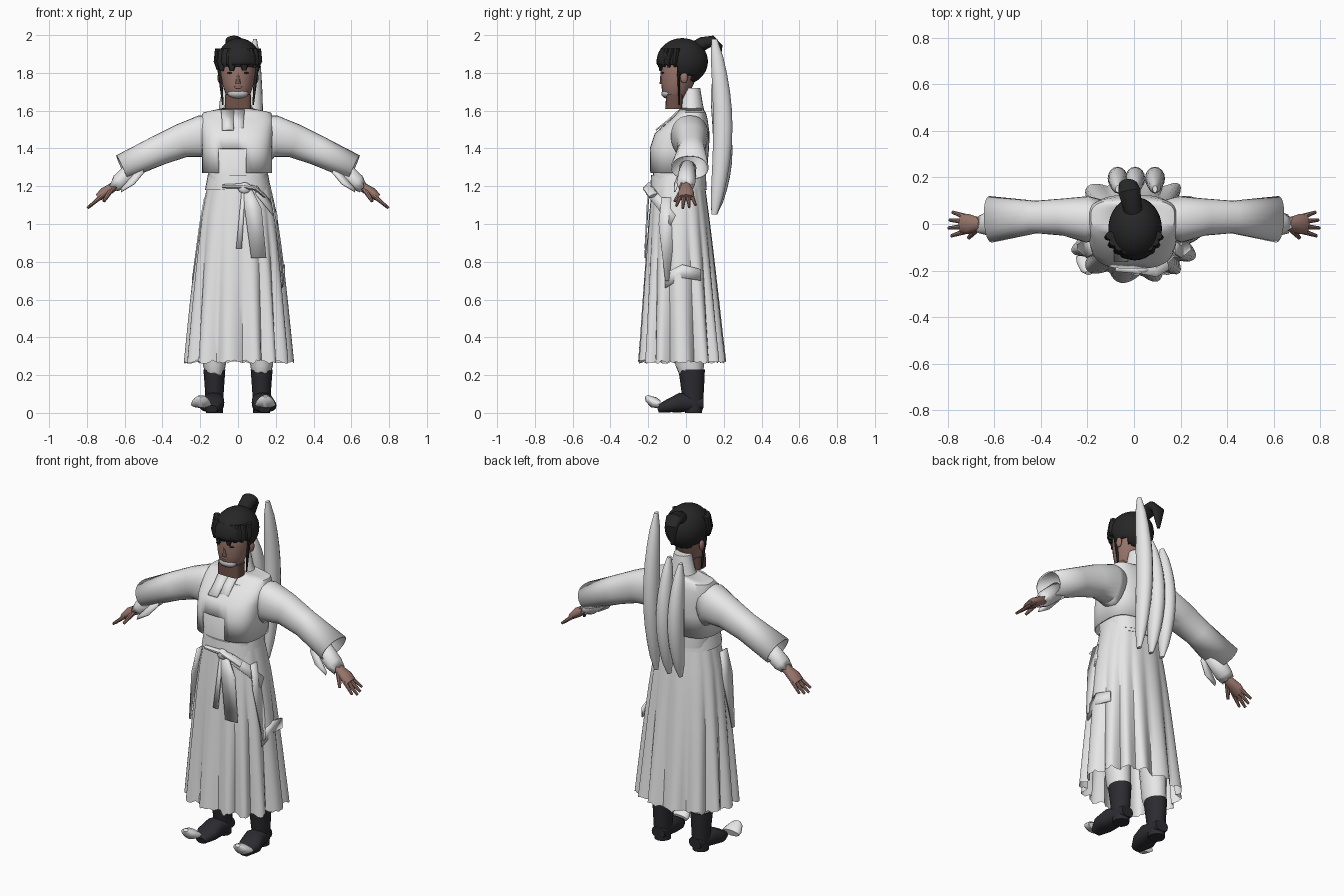
import bpy, bmesh, math, random
from mathutils import Vector

random.seed(4)
cube = bpy.data.objects.get("Cube")
if cube:
    bpy.data.objects.remove(cube, do_unlink=True)


def material(name, *rgb):
    m = bpy.data.materials.new(name)
    m.use_nodes = True
    m.diffuse_color = (*rgb, 1)
    bsdf = m.node_tree.nodes["Principled BSDF"]
    bsdf.inputs["Base Color"].default_value = (*rgb, 1)
    bsdf.inputs["Roughness"].default_value = 0.8
    return m


WHITE = material("white cloth", .8, .8, .8)
BLACK = material("black hair", .02, .02, .02)
BOOT = material("black leather", .025, .025, .03)
SKIN = material("brown skin", .32, .18, .15)
DARK = material("dark brown skin", .15, .08, .06)
LIPS = material("dusky lips", .36, .17, .17)
GREY = material("pale grey", .55, .55, .55)
UP = Vector((0, 0, 1))
ACROSS = Vector((1, 0, 0))
BACK = Vector((0, 1, 0))
SLANT = (BACK + UP * 2).normalized()
SIDES = (("left", 1), ("right", -1))


def finish(name, bm, mat, thick=0.0, keep=None):
    if keep:
        drop = [f for f in bm.faces if not keep(f.calc_center_median())]
        bmesh.ops.delete(bm, geom=drop, context="FACES")
    bmesh.ops.recalc_face_normals(bm, faces=bm.faces)
    mesh = bpy.data.meshes.new(name)
    bm.to_mesh(mesh)
    bm.free()
    mesh.materials.append(mat)
    ob = bpy.data.objects.new(name, mesh)
    bpy.context.collection.objects.link(ob)
    bpy.ops.object.select_all(action="DESELECT")
    ob.select_set(True)
    bpy.context.view_layer.objects.active = ob
    bpy.ops.object.shade_smooth_by_angle(angle=math.radians(40))
    if thick:
        mod = ob.modifiers.new("thickness", "SOLIDIFY")
        mod.thickness = thick


def signed_power(value, power):
    return math.copysign(abs(value) ** power, value)


def loft(name, rings, mat, n=16, normal=None, up=UP, power=1.0, cap=True,
         pleats=0, depth=0.0, ragged=0.0, keep=None, thick=0.0):
    """Skin rings (x, y, z, half width, half depth) into one surface."""
    bm, loops = bmesh.new(), []
    pts = [Vector(r[:3]) for r in rings]
    last = len(pts) - 1
    for i, (*_, width, height) in enumerate(rings):
        t = normal or pts[min(i + 1, last)] - pts[max(i - 1, 0)]
        side = t.cross(up).normalized()
        other = side.cross(t).normalized()
        loop = []
        for k in range(n):
            a = math.tau * k / n
            wave = a * pleats / 2 + math.sin(3 * a) / 2
            fold = 1 - depth * (1 - i / last) * (1 - abs(math.cos(wave)))
            u = signed_power(math.cos(a), power) * width * fold
            v = signed_power(math.sin(a), power) * height * fold
            p = pts[i] + side * u + other * v
            if ragged and i == 0:
                p += t.normalized() * random.uniform(0, ragged)
            loop.append(bm.verts.new(p))
        loops.append(loop)
    for lo, hi in zip(loops, loops[1:]):
        for k in range(n):
            j = (k + 1) % n
            bm.faces.new((lo[k], lo[j], hi[j], hi[k]))
    if cap:
        bm.faces.new(loops[0])
        bm.faces.new(loops[-1])
    finish(name, bm, mat, thick, keep)


def column(name, x, sections, mat, **options):
    """Upright loft through level sections (y, z, half width, half depth)."""
    loft(name, [(x, *section) for section in sections], mat, normal=UP, up=BACK, **options)


def limb(name, s, rings, mat, **options):
    """Loft whose x values are mirrored by the side s."""
    loft(name, [(s * x, *rest) for x, *rest in rings], mat, **options)


def ribbon(name, pts, mat, side=ACROSS, s=1):
    """Flat strip through points (x, y, z, half width)."""
    bm = bmesh.new()
    rows = [[bm.verts.new(Vector((s * x, y, z)) + side * half * edge) for edge in (-1, 1)]
            for x, y, z, half in pts]
    for a, b in zip(rows, rows[1:]):
        bm.faces.new((a[0], a[1], b[1], b[0]))
    finish(name, bm, mat, .008)


def ball(name, centre, size, mat, n=14, **options):
    bm = bmesh.new()
    bmesh.ops.create_uvsphere(bm, u_segments=n, v_segments=n // 2 + 4, radius=1)
    for v in bm.verts:
        v.co = Vector(centre) + v.co * Vector(size)
    finish(name, bm, mat, **options)


# Long pleated skirt that flares to a ragged hem
flare = [1 - i / 6 for i in range(7)]
column("skirt", .005, [(.02 * t - .04, 1.21 - .95 * t, .165 + .127 * t ** .7, .14 + .096 * t ** .9)
                       for t in flare],
       WHITE, n=112, power=.88, cap=False, pleats=14, depth=.17, ragged=.02)

# Waist sash with knot, bow loops and tails
column("sash", 0, [(-.04, 1.18, .175, .15), (-.04, 1.26, .16, .145)], WHITE, n=32, power=.9)
ball("sash_knot", (.035, -.195, 1.19), (.035, .02, .03), WHITE)
loft("left_bow_loop", [(.03, -.2, 1.2, .015, .015), (.09, -.2, 1.19, .012, .03),
                       (.14, -.17, 1.15, .01, .03)], WHITE, up=BACK, n=10)
loft("right_bow_loop", [(.03, -.2, 1.2, .015, .015), (-.08, -.19, 1.2, .01, .015)], WHITE, up=BACK, n=10)
ribbon("wide_sash_tail", [(.05, -.2, 1.19, .02), (.08, -.21, 1.08, .045), (.11, -.22, .82, .04)], WHITE)
ribbon("thin_sash_tail", [(.03, -.2, 1.19, .01), (.005, -.22, .87, .015)], WHITE)
ribbon("diagonal_sash_tail", [(.1, -.2, 1.18, .025), (.17, -.13, 1.1, .03), (.21, -.07, 1.02, .03)],
       WHITE, side=SLANT)

# Loose cloth over the hips
for name, s in SIDES:
    ribbon(name + "_hip_cloth", [(.18, -.1, 1.14, .03), (.205, -.1, 1, .045), (.245, -.1, .7, .01)],
           WHITE, side=BACK, s=s)
ribbon("left_hip_panel", [(.235, -.11, .7, .04), (.25, -.02, .75, .035), (.235, .08, .73, .03)],
       WHITE, side=UP)

# Inner shirt and cropped jacket, open at the front
column("shirt", 0, [(-.035, 1.2, .155, .14), (-.035, 1.42, .165, .14), (0, 1.56, .12, .08)],
       WHITE, n=24, power=.7)
column("jacket", -.005, [(-.04, 1.27, .185, .15), (-.035, 1.4, .185, .157), (-.02, 1.48, .19, .145),
                         (.015, 1.55, .195, .1), (.03, 1.59, .18, .075), (.03, 1.615, .07, .055)],
       WHITE, n=48, power=.65, cap=False, thick=.008,
       keep=lambda c: not (-.1 < c.x < .03 and c.y < -.05 and c.z < 1.4))
column("collar", 0, [(.03, 1.57, .1, .075), (.03, 1.63, .07, .06), (.03, 1.72, .05, .045)], WHITE, n=20)
for x, low, name in ((-.055, 1.5, "right"), (0, 1.47, "left")):
    ribbon(name + "_collar_flap", [(x, -.04, 1.605, .035), (x, -.1, 1.55, .03), (x, -.162, low, .03)], WHITE)

for name, s in SIDES:
    # Wide sleeve with ragged under cuff
    limb(name + "_sleeve", s, [(.14, .02, 1.45, .085, .125), (.2, .02, 1.465, .1, .11), (.3, .03, 1.44, .08, .09),
                               (.42, .03, 1.39, .07, .08), (.615, .02, 1.3, .1, .07)],
         WHITE, n=24, power=.9, cap=False, thick=.008)
    limb(name + "_cuff", s, [(.67, 0, 1.185, .04, .03), (.63, 0, 1.22, .05, .045), (.54, .01, 1.3, .045, .05)],
         WHITE, cap=False, ragged=.03, thick=.005)
    ribbon(name + "_cuff_tatter", [(.5, -.03, 1.29, .02), (.55, -.05, 1.24, .03), (.62, -.06, 1.18, .01)],
           WHITE, side=SLANT, s=s)
    # Hand with spread fingers
    limb(name + "_palm", s, [(.62, 0, 1.225, .025, .025), (.67, 0, 1.19, .03, .025),
                             (.71, 0, 1.165, .043, .027), (.74, 0, 1.14, .04, .02)], SKIN)
    for i, finger in enumerate(("index", "middle", "ring", "little")):
        y = (i - 1.5) * .02
        tip = .8 - abs(i - 1.3) * .012
        limb(f"{name}_{finger}_finger", s, [(.72, y, 1.15, .013, .013),
                                            (tip, y * 1.7, 1.88 - tip, .007, .007)], SKIN, n=8)
    limb(name + "_thumb", s, [(.67, -.015, 1.185, .016, .016), (.71, -.06, 1.12, .008, .008)], SKIN, n=8)
    # Trouser leg, boot and curled toe cap
    column(name + "_trouser", s * .125, [(.025, .2, .05, .065), (.02, .25, .06, .075), (0, .6, .08, .09)],
           WHITE, ragged=.02)
    column(name + "_boot_shaft", s * .125, [(.04, 0, .045, .045), (.035, .12, .05, .06), (.03, .23, .058, .07)], BOOT)
    limb(name + "_boot_foot", s, [(.12, .09, .05, .04, .03), (.13, -.03, .055, .058, .052),
                                  (.14, -.09, .038, .064, .036), (.14, -.15, .02, .03, .02)], BOOT, power=.8)
    out = .17 - s * .025
    limb(name + "_toe_cap", s, [(out, -.14, .045, .055, .02), (out, -.17, .055, .05, .03),
                                (out, -.2, .075, .035, .02), (out, -.21, .09, .014, .01)], WHITE)

# Head, neck block and face
column("head", 0, [(-.055, 1.655, .045, .045), (-.055, 1.69, .066, .07), (-.045, 1.74, .083, .085),
                   (-.035, 1.8, .093, .1), (-.025, 1.87, .095, .105), (-.02, 1.93, .07, .08)], SKIN, n=24)
column("neck", 0, [(-.065, 1.61, .07, .045), (-.06, 1.685, .07, .045)], DARK, power=.5)
column("nose", 0, [(-.128, 1.74, .015, .012), (-.127, 1.8, .006, .008)], SKIN, n=8)
ball("mouth", (0, -.124, 1.724), (.024, .007, .007), LIPS)
ball("chin_cloth", (0, -.093, 1.69), (.056, .038, .027), GREY)
for name, s in SIDES:
    ball(name + "_eye", (s * .04, -.122, 1.8), (.02, .007, .005), BLACK)
    ball(name + "_ear", (s * .097, -.01, 1.775), (.012, .02, .03), SKIN)
    limb(name + "_side_lock", s, [(.08, -.035, 1.63, .004, .004), (.1, -.04, 1.85, .01, .014)], BLACK, n=8)


def hairline(c):
    """Low at the nape, higher by the ears, highest at the face."""
    return c.z > (1.75 if c.y > .03 else 1.79 if c.y > -.04 else 1.84)


# Hair cap, fringe and topknot with a short hanging tail
ball("hair_cap", (.005, -.02, 1.86), (.115, .136, .124), BLACK, n=32, thick=.012, keep=hairline)
for i in range(9):
    angle = math.radians(18 * i - 72)
    x, y = math.sin(angle) * .107, -math.cos(angle) * .12
    low = random.uniform(1.81, 1.835)
    column(f"fringe_lock_{i + 1}", x, [(y - .02, low, .012, .007), (y - .02, 1.86, .027, .016),
                                       (y * .8 - .02, 1.93, .02, .018)], BLACK, n=8)
loft("topknot", [(0, .04, 1.93, .035, .04), (-.01, .09, 1.955, .036, .042), (-.02, .14, 1.968, .03, .048),
                 (-.025, .17, 1.94, .024, .04), (-.03, .17, 1.83, .008, .008)], BLACK, up=ACROSS)

# Three long pale streamers bowing out behind the back
for name, x, top in (("tall", .09, 1.98), ("middle", .005, 1.74), ("short", -.07, 1.72)):
    rings = []
    for i in range(11):
        t = i / 10
        bulge = math.sin(math.pi * t)
        swell = bulge ** .6
        rings.append((.045 * bulge + .15, top + (1.05 - top) * t, .01 + .033 * swell, .015 + .036 * swell))
    column(name + "_streamer", x, rings, WHITE)
